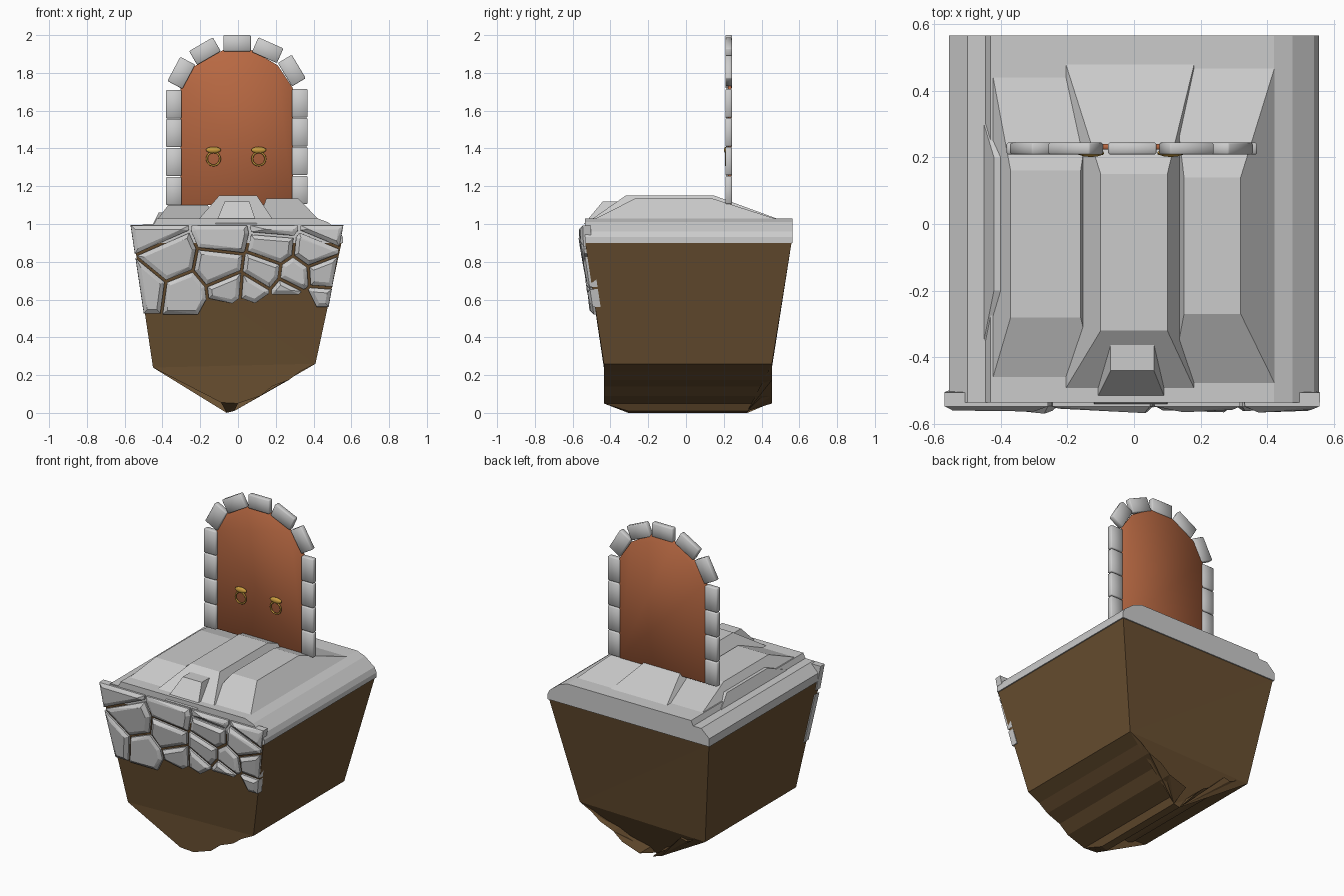
import bpy, bmesh, math, random
from mathutils import Vector, Matrix

if "Cube" in bpy.data.objects:
    bpy.data.objects.remove(bpy.data.objects["Cube"])

random.seed(4)


def material(name, rgb):
    m = bpy.data.materials.new(name)
    m.diffuse_color = (*rgb, 1)
    m.use_nodes = True
    m.node_tree.nodes["Principled BSDF"].inputs["Base Color"].default_value = m.diffuse_color
    return m


earth = material("earth", (0.14, 0.078, 0.03))
wood = material("painted_wood", (0.48, 0.14, 0.055))
brass = material("brass", (0.6, 0.34, 0.05))


def finish(name, bm, mat=None):
    bmesh.ops.recalc_face_normals(bm, faces=bm.faces)
    me = bpy.data.meshes.new(name)
    bm.to_mesh(me)
    bm.free()
    ob = bpy.data.objects.new(name, me)
    bpy.context.collection.objects.link(ob)
    if mat:
        me.materials.append(mat)
    return ob


def hull(bm, points):
    vs = [bm.verts.new(p) for p in points]
    res = bmesh.ops.convex_hull(bm, input=vs)
    junk = {g for g in res["geom_interior"] + res["geom_unused"] if isinstance(g, bmesh.types.BMVert)}
    bmesh.ops.delete(bm, geom=list(junk), context="VERTS")


def rect(x0, x1, y0, y1, z):
    return [(x0, y0, z), (x1, y0, z), (x1, y1, z), (x0, y1, z)]


def prism(name, profile, y0, y1, mat=None):
    bm = bmesh.new()
    front = bm.faces.new([bm.verts.new((x, y0, z)) for x, z in profile])
    ext = bmesh.ops.extrude_face_region(bm, geom=[front], use_keep_orig=True)
    moved = [g for g in ext["geom"] if isinstance(g, bmesh.types.BMVert)]
    bmesh.ops.translate(bm, vec=(0, y1 - y0, 0), verts=moved)
    return finish(name, bm, mat)


def soften(ob, width):
    mod = ob.modifiers.new("bevel", "BEVEL")
    mod.width, mod.segments = width, 1
    for p in ob.data.polygons:
        p.use_smooth = True


# Earth: ragged underside profile, flaring to the top
edge = [(-.45, .24), (-.37, .237), (-.36, .225), (-.32, .21), (-.28, .22), (-.18, .12), (-.12, .085),
        (-.09, .055), (-.06, .0), (-.02, .01), (0, .05), (.12, .09), (.18, .14), (.27, .175),
        (.33, .22), (.41, .26)]
bm = bmesh.new()
rings = []
for y_low, y_top, inward in ((-.435, -.535, 1), (.455, .56, -1)):
    low = [bm.verts.new((x, y_low + (.13 * inward if z < .03 else 0), z)) for x, z in edge]
    top = [bm.verts.new((x, y_top, .91)) for x in (.55, -.55)]
    bm.faces.new([low[0], low[-1], *top])
    bm.faces.new(low)
    rings.append(low + top)
for i in range(len(rings[0])):
    j = (i + 1) % len(rings[0])
    bm.faces.new([rings[0][i], rings[0][j], rings[1][j], rings[1][i]])
bmesh.ops.triangulate(bm, faces=bm.faces)
finish("earth_base", bm, earth)

# Stone slab with chamfered sides
prism("stone_slab", [(-.555, .9), (-.555, .95), (-.5, 1.0), (-.445, 1.0), (-.43, 1.03), (.42, 1.03),
                     (.475, 1.01), (.54, .96), (.555, .93), (.555, .9)], -.535, .565)

# Paving stones running front to back on the slab
for name, base, top in (
        ("paving_left", (-.445, -.1, -.535, .56, 1.0), (-.37, -.16, -.28, .16, 1.10)),
        ("paving_middle", (-.23, .2, -.535, .56, 1.0), (-.1, .1, -.32, .15, 1.15)),
        ("paving_right", (.1, .45, -.535, .56, 1.0), (.15, .32, -.27, .14, 1.135)),
        ("paving_front_chip", (-.12, .1, -.54, -.3, 1.0), (-.07, .06, -.44, -.32, 1.12)),
        ("paving_left_rim", (-.45, -.3, -.35, .3, 1.0), (-.42, -.3, -.2, .2, 1.06))):
    bm = bmesh.new()
    hull(bm, rect(*base) + rect(*top))
    bmesh.ops.dissolve_limit(bm, angle_limit=.02, verts=bm.verts, edges=bm.edges)
    finish(name, bm)

# Cobbles on the front: cells around seed points, lower guards shape the ragged edge
seeds = [(-.36, .82), (-.43, .98), (-.08, .94), (.2, 1.0), (-.1, .77), (.14, .74), (.19, .88), (.3, .72),
         (.40, .86), (.45, .73), (-.5, .65), (-.28, .62), (-.05, .65), (.08, .64), (.26, .64), (.44, .60),
         (.45, .98)]
guards = [(-.5, .39), (-.28, .41), (-.08, .51), (.04, .53), (.15, .54), (.26, .60), (.36, .56), (.44, .51)]
sides = [((-1, -.15), .426), ((1, -.18), .385), ((0, 1), 1.0), ((0, -1), -.5)]


def clip(poly, n, d):
    out = []
    for a, b in zip(poly, poly[1:] + poly[:1]):
        da, db = n.dot(a) - d, n.dot(b) - d
        if da <= 0:
            out.append(a)
        if da * db < 0:
            out.append(a.lerp(b, da / (da - db)))
    return out


def cell(seed, gap):
    s = Vector(seed)
    poly = [Vector(p) for p in ((-1, 0), (1, 0), (1, 2), (-1, 2))]
    for other in seeds + guards:
        if other != seed:
            o = Vector(other)
            n = (o - s).normalized()
            poly = clip(poly, n, n.dot((o + s) / 2) - gap)
    for n, d in sides:
        poly = clip(poly, Vector(n), d - gap)
    return poly


def face_y(z):
    return -.435 - .1 * (min(z, .91) - .25) / .66


bm = bmesh.new()
for s in seeds:
    tilt_x, tilt_z = random.uniform(-.06, .06), random.uniform(-.06, .06)
    points = []
    for gap, out in ((.006, -.03), (.007, .012), (.028, .026)):
        for p in cell(s, gap):
            lean = tilt_x * (p.x - s[0]) + tilt_z * (p.y - s[1]) if out > .02 else 0
            points.append((p.x, face_y(p.y) - out + lean, p.y))
    hull(bm, points)
bmesh.ops.dissolve_limit(bm, angle_limit=.06, verts=bm.verts, edges=bm.edges)
finish("front_cobbles", bm)

# Arched door panel
door = prism("door_panel", [(-.305, 1.1), (-.305, 1.72), (-.24, 1.83), (-.08, 1.92), (.075, 1.92), (.21, 1.84),
                            (.29, 1.72), (.29, 1.1)], .223, .24, wood)
soften(door, .004)

# Door surround: two columns and five arch blocks (x, z, width, height, turn)
blocks = [(x, 1.175 + .153 * i + dz, .084, .149, 0) for x, dz in ((-.34, 0), (.327, .005)) for i in range(4)]
blocks += [(-.30, 1.80, .145, .09, 62), (-.175, 1.915, .145, .085, 30), (-.005, 1.957, .145, .086, 0),
           (.157, 1.92, .145, .085, -24), (.285, 1.812, .145, .085, -59)]
for i, (x, z, w, h, turn) in enumerate(blocks):
    bm = bmesh.new()
    bmesh.ops.create_cube(bm, size=1, matrix=Matrix.Translation((x, .226, z))
                          @ Matrix.Rotation(math.radians(-turn), 4, "Y") @ Matrix.Diagonal((w, .036, h, 1)))
    soften(finish(f"surround_block_{i}", bm), .005)

# Ring handles with flattened knobs
for side, x in (("left", -.13), ("right", .11)):
    bpy.ops.mesh.primitive_torus_add(major_radius=.035, minor_radius=.005, major_segments=20, minor_segments=8,
                                     location=(x, .212, 1.345), rotation=(math.pi / 2, 0, 0))
    ring = bpy.context.object
    bpy.ops.mesh.primitive_uv_sphere_add(segments=12, ring_count=8, radius=1, location=(x, .214, 1.392))
    knob = bpy.context.object
    knob.scale = (.04, .013, .017)
    for ob, part in ((ring, "ring"), (knob, "knob")):
        ob.name = f"{side}_handle_{part}"
        ob.data.materials.append(brass)
        for p in ob.data.polygons:
            p.use_smooth = True
